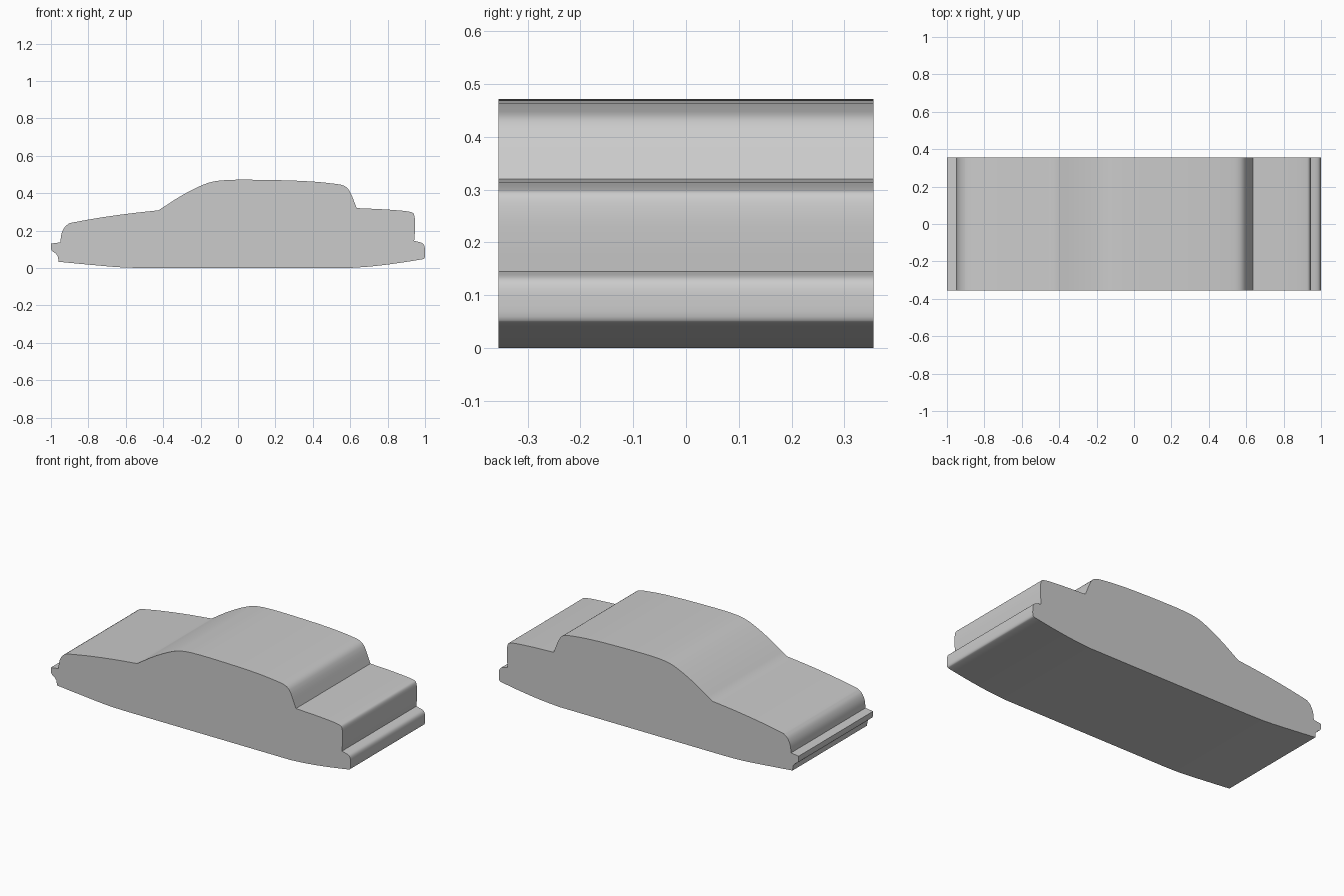
import bpy, bmesh, math
from mathutils import Vector

cube = bpy.data.objects.get("Cube")
if cube:
    bpy.data.objects.remove(cube, do_unlink=True)

HALF_WIDTH = 0.355
STEPS = 4

# Side outline as smooth runs (x, z); each run ends at a sharp corner
runs = [
    # nose and hood
    [(-0.95, 0.137), (-0.943, 0.185), (-0.925, 0.22), (-0.90, 0.24)],
    [(-0.90, 0.24), (-0.75, 0.267), (-0.58, 0.291), (-0.425, 0.308)],
    # windscreen, roof and rear window
    [(-0.425, 0.308), (-0.31, 0.382), (-0.2, 0.439), (-0.14, 0.46), (-0.06, 0.47),
     (0.18, 0.47), (0.38, 0.463), (0.5, 0.452), (0.565, 0.44), (0.592, 0.418), (0.635, 0.32)],
    # boot lid and tail
    [(0.635, 0.32), (0.8, 0.312), (0.915, 0.301), (0.937, 0.293), (0.946, 0.26),
     (0.946, 0.2), (0.942, 0.145)],
    # rear bumper
    [(0.942, 0.145), (0.985, 0.133), (0.996, 0.12), (1, 0.09), (0.997, 0.052), (0.985, 0.046)],
    # underside
    [(0.985, 0.046), (0.85, 0.025), (0.72, 0.009), (0.6, 0)],
    [(0.6, 0), (-0.5, 0)],
    [(-0.5, 0), (-0.62, 0.003), (-0.8, 0.018), (-0.96, 0.033)],
    # front bumper
    [(-0.96, 0.033), (-0.962, 0.06)],
    [(-0.962, 0.06), (-0.975, 0.077), (-0.995, 0.092), (-1, 0.108), (-1, 0.13)],
    [(-1, 0.13), (-0.95, 0.137)],
]


def smooth_run(points):
    """Centripetal curve through the points, leaving out the last one."""
    p = [Vector(q) for q in points]
    if len(p) == 2:
        return p[:1]
    p = [2 * p[0] - p[1]] + p + [2 * p[-1] - p[-2]]
    result = []
    for a, b, c, d in zip(p, p[1:], p[2:], p[3:]):
        t1 = (b - a).length ** 0.5
        t2 = t1 + (c - b).length ** 0.5
        t3 = t2 + (d - c).length ** 0.5
        for i in range(STEPS):
            t = t1 + (t2 - t1) * i / STEPS
            e = a.lerp(b, t / t1)
            f = b.lerp(c, (t - t1) / (t2 - t1))
            g = c.lerp(d, (t - t2) / (t3 - t2))
            h = e.lerp(f, t / t2)
            k = f.lerp(g, (t - t1) / (t3 - t1))
            result.append(h.lerp(k, (t - t1) / (t2 - t1)))
    return result


outline = [q for run in runs for q in smooth_run(run)]

# Extrude the outline across the full width
bm = bmesh.new()
side = bm.faces.new([bm.verts.new((q.x, -HALF_WIDTH, max(q.y, 0))) for q in outline])
extruded = bmesh.ops.extrude_face_region(bm, geom=[side], use_keep_orig=True)
moved = [v for v in extruded["geom"] if isinstance(v, bmesh.types.BMVert)]
bmesh.ops.translate(bm, verts=moved, vec=(0, 2 * HALF_WIDTH, 0))
bmesh.ops.recalc_face_normals(bm, faces=bm.faces)
mesh = bpy.data.meshes.new("car_body")
bm.to_mesh(mesh)
bm.free()

# Plain grey paint
grey = bpy.data.materials.new("light_grey")
grey.use_nodes = True
colour = (0.6, 0.6, 0.6, 1)
grey.diffuse_color = colour
grey.node_tree.nodes["Principled BSDF"].inputs["Base Color"].default_value = colour
mesh.materials.append(grey)

body = bpy.data.objects.new("car_body", mesh)
bpy.context.collection.objects.link(body)
bpy.context.view_layer.objects.active = body
body.select_set(True)
bpy.ops.object.shade_smooth_by_angle(angle=math.radians(30))
